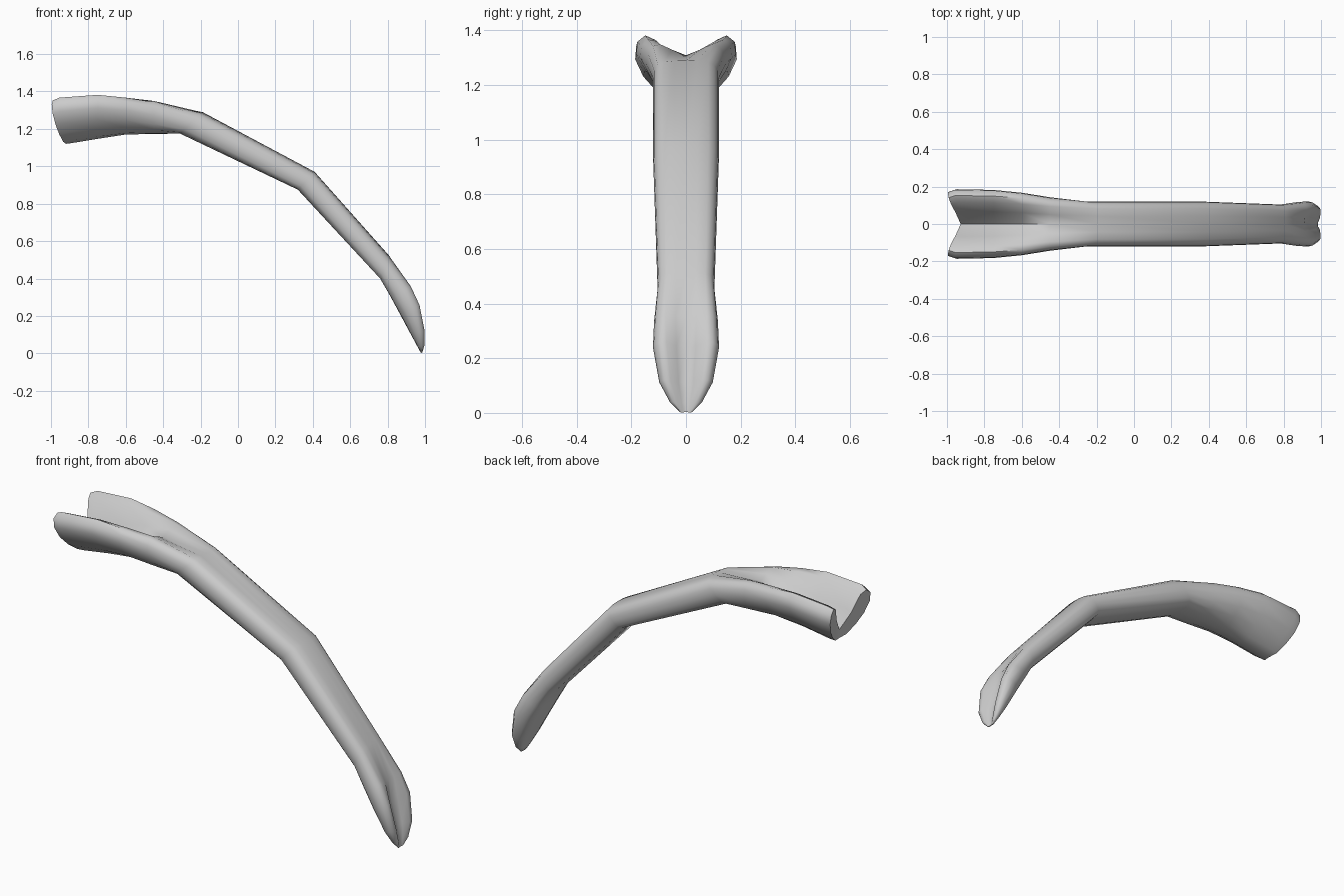
import bpy, bmesh

if "Cube" in bpy.data.objects:
    bpy.data.objects.remove(bpy.data.objects["Cube"])

# Half cross-sections: (share of half width, share of height), underside centre to top centre
BAR = [(0, 0), (.45, 0), (.75, .05), (.93, .2), (1, .45), (.97, .68), (.86, .86), (.68, .95), (.35, .99), (0, 1)]
FORK = [(0, 0), (.28, .05), (.58, .22), (.84, .44), (1, .7), (.98, .9), (.82, 1), (.62, .93), (.36, .55), (0, .22)]
SPOON = [(0, 0), (.4, .02), (.7, .1), (.9, .3), (1, .6), (.95, .82), (.8, .97), (.58, .95), (.28, .65), (0, .5)]

# top (x, z), underside (x, z), half width, hollow profile, hollow amount, end bulge
STATIONS = [
    (-.95, 1.352, -.92, 1.12, .172, FORK, 1, -.05),
    (-.93, 1.367, -.89, 1.124, .186, FORK, 1, -.03),
    (-.75, 1.382, -.75, 1.147, .182, FORK, 1, 0),
    (-.60, 1.374, -.60, 1.17, .167, FORK, .75, 0),
    (-.45, 1.36, -.45, 1.173, .143, FORK, .35, 0),
    (-.19, 1.29, -.31, 1.175, .12, BAR, 0, 0),
    (.41, .97, .32, .875, .12, BAR, 0, 0),
    (.81, .52, .76, .40, .104, BAR, 0, 0),
    (.93, .36, .812, .31, .117, SPOON, .35, 0),
    (.975, .26, .866, .21, .121, SPOON, .9, 0),
    (1.0, .12, .925, .10, .098, SPOON, 1, 0),
    (.997, .04, .96, .035, .058, SPOON, 1, 0),
    (.985, .002, .977, .004, .022, SPOON, .5, 0),
]

bm = bmesh.new()
n = len(BAR)
rings = []
for tx, tz, bx, bz, w, hollow, g, bulge in STATIONS:
    half = [(a[0] + (b[0] - a[0]) * g, a[1] + (b[1] - a[1]) * g) for a, b in zip(BAR, hollow)]
    loop = half + [(-y, u) for y, u in half[-2:0:-1]]
    rings.append([bm.verts.new((bx + (tx - bx) * u + bulge * abs(y), y * w, bz + (tz - bz) * u))
                  for y, u in loop])

# Skin between neighbouring sections
m = len(rings[0])
for r, s in zip(rings, rings[1:]):
    for i in range(m):
        j = (i + 1) % m
        bm.faces.new((r[i], r[j], s[j], s[i]))

# End caps: strips joining the outer wall to the inner wall on each side
for r in (rings[0], rings[-1]):
    for side in (1, -1):
        for i in range(n // 2):
            ids = [i, i + 1, n - 2 - i, n - 1 - i]
            vs = list(dict.fromkeys(r[(side * k) % m] for k in ids))
            if len(vs) > 2:
                bm.faces.new(vs)

bmesh.ops.recalc_face_normals(bm, faces=bm.faces)
mesh = bpy.data.meshes.new("curved_lever")
bm.to_mesh(mesh)
bm.free()
lever = bpy.data.objects.new("curved_lever", mesh)
bpy.context.collection.objects.link(lever)
bpy.context.view_layer.objects.active = lever
lever.select_set(True)
bpy.ops.object.shade_smooth_by_angle(angle=1.0)
